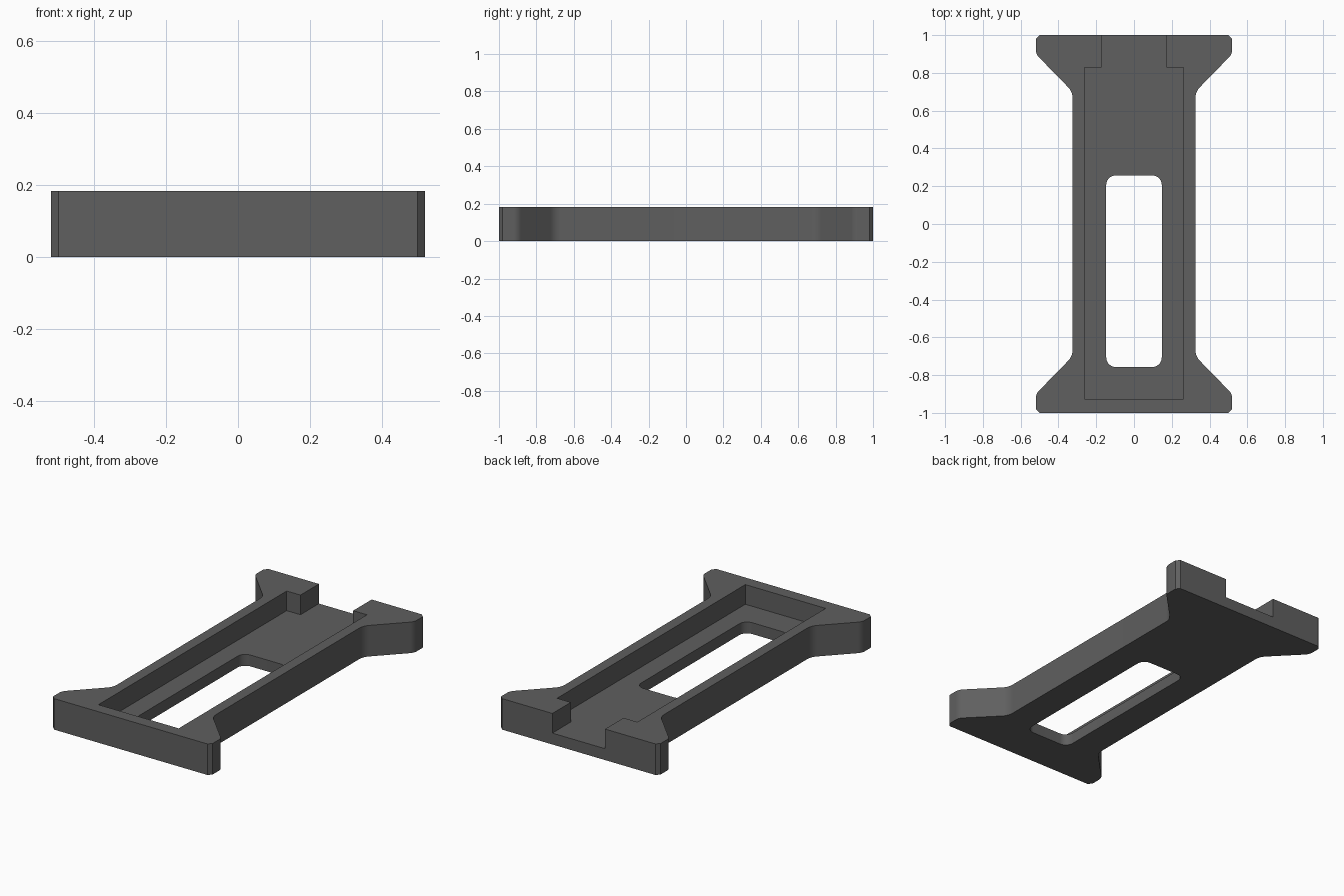
import bpy, bmesh, math
from mathutils import Vector

if "Cube" in bpy.data.objects:
    bpy.data.objects.remove(bpy.data.objects["Cube"])

HEIGHT = 0.183   # full height of the rim
FLOOR = 0.067    # thickness of the floor plate


def rounded(points, steps=8):
    """Corners given as (x, y, radius) become a polygon with true arcs."""
    out = []
    for i, (x, y, r) in enumerate(points):
        p = Vector((x, y))
        if r == 0:
            out.append(p)
            continue
        a = (Vector(points[i - 1][:2]) - p).normalized()
        b = (Vector(points[(i + 1) % len(points)][:2]) - p).normalized()
        half = a.angle(b) / 2
        centre = p + (a + b).normalized() * (r / math.sin(half))
        start = p + a * (r / math.tan(half)) - centre
        end = p + b * (r / math.tan(half)) - centre
        sweep = math.atan2(start.x * end.y - start.y * end.x, start.dot(end))
        for k in range(steps + 1):
            t = sweep * k / steps
            c, s = math.cos(t), math.sin(t)
            out.append(centre + Vector((start.x * c - start.y * s,
                                        start.x * s + start.y * c)))
    return out


def prism(name, outline, z0, z1):
    bm = bmesh.new()
    face = bm.faces.new([bm.verts.new((p.x, p.y, z0)) for p in outline])
    top = bmesh.ops.extrude_face_region(bm, geom=[face])["geom"]
    bmesh.ops.translate(bm, vec=(0, 0, z1 - z0),
                        verts=[v for v in top if isinstance(v, bmesh.types.BMVert)])
    bmesh.ops.recalc_face_normals(bm, faces=bm.faces)
    mesh = bpy.data.meshes.new(name)
    bm.to_mesh(mesh)
    bm.free()
    obj = bpy.data.objects.new(name, mesh)
    bpy.context.collection.objects.link(obj)
    return obj


# Waisted tray body: one quarter of the outline, mirrored to all four
quarter = [(0.325, 0.70, 0.085), (0.52, 0.90, 0.06), (0.52, 0.98, 0), (0.50, 1.0, 0)]
right = [(x, -y, r) for x, y, r in reversed(quarter)] + quarter
body = [*right, *[(-x, y, r) for x, y, r in reversed(right)]]
tray = prism("tray", rounded(body), 0, HEIGHT)

# Pocket with its narrower opening through the back rim
pocket = prism("pocket_cutter", rounded([
    (-0.262, -0.927, 0), (0.262, -0.927, 0), (0.262, 0.828, 0), (0.172, 0.828, 0),
    (0.172, 1.1, 0), (-0.172, 1.1, 0), (-0.172, 0.828, 0), (-0.262, 0.828, 0)]),
    FLOOR, HEIGHT + 0.1)

# Long rounded window through the floor
window = prism("window_cutter", rounded([
    (-0.147, -0.757, 0.05), (0.147, -0.757, 0.05),
    (0.147, 0.257, 0.05), (-0.147, 0.257, 0.05)]), -0.1, HEIGHT + 0.2)

bpy.context.view_layer.objects.active = tray
tray.select_set(True)
for cutter in (pocket, window):
    cutter.hide_render = True
    mod = tray.modifiers.new("cut", 'BOOLEAN')
    mod.operation = 'DIFFERENCE'
    mod.solver = 'EXACT'
    mod.object = cutter
    bpy.ops.object.modifier_apply(modifier=mod.name)
    bpy.data.objects.remove(cutter)

# Single dark grey plastic
grey = bpy.data.materials.new("dark grey")
grey.diffuse_color = (0.115, 0.115, 0.115, 1)
grey.use_nodes = True
grey.node_tree.nodes["Principled BSDF"].inputs["Base Color"].default_value = grey.diffuse_color
tray.data.materials.clear()
tray.data.materials.append(grey)

bpy.ops.object.shade_smooth_by_angle(angle=math.radians(30))
